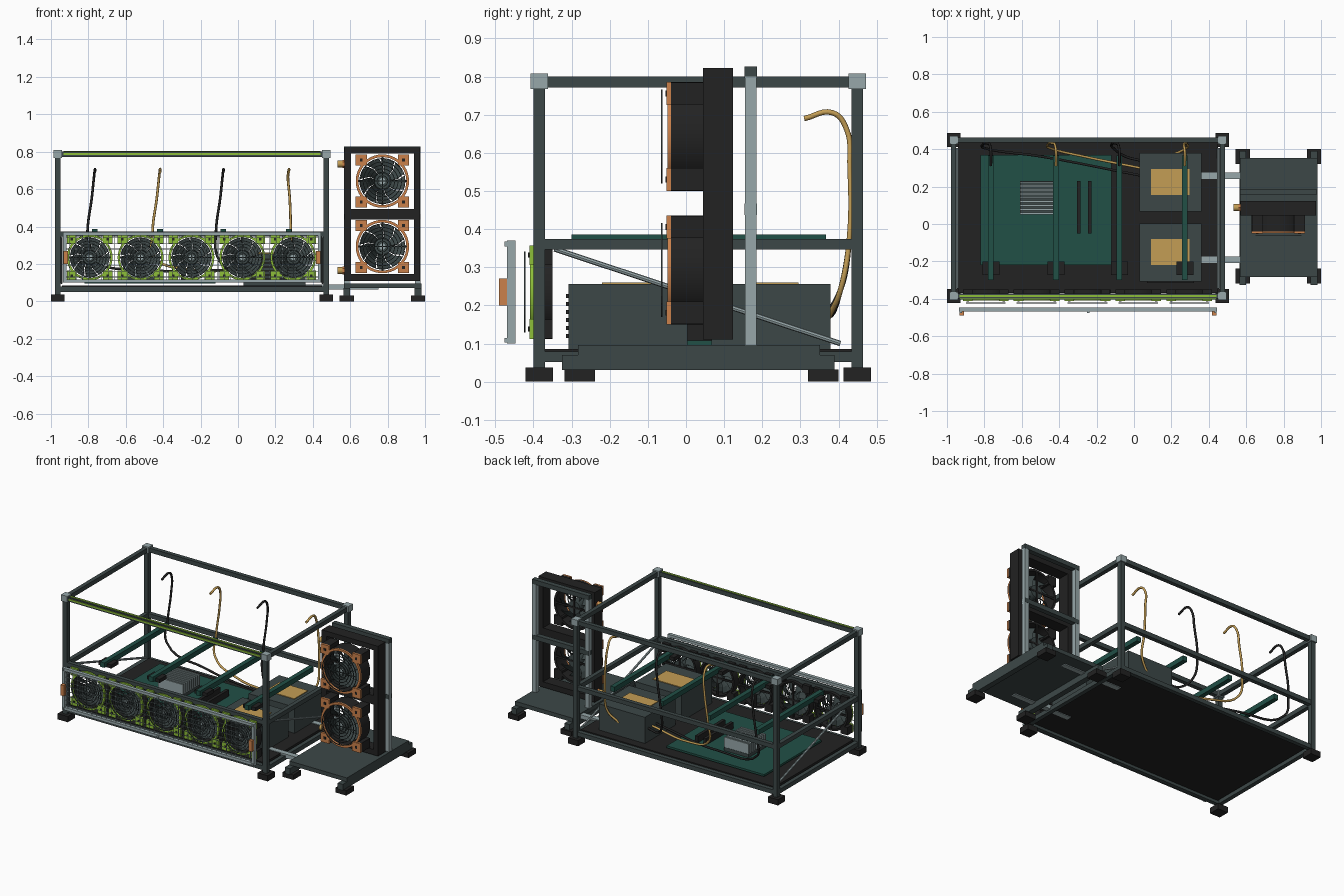
import bpy, bmesh
from math import sin, cos, pi, tau
from mathutils import Vector, Matrix

if "Cube" in bpy.data.objects:
    bpy.data.objects.remove(bpy.data.objects["Cube"])


def material(name, r, g, b):
    m = bpy.data.materials.new(name)
    m.use_nodes = True
    m.diffuse_color = (r, g, b, 1)
    m.node_tree.nodes["Principled BSDF"].inputs["Base Color"].default_value = (r, g, b, 1)
    return m


SLATE = material("dark slate", 0.046, 0.064, 0.064)
BLACK = material("black", 0.016, 0.016, 0.016)
SILVER = material("silver grey", 0.31, 0.39, 0.4)
TEAL = material("board green", 0.015, 0.08, 0.062)
GOLD = material("gold", 0.55, 0.34, 0.09)
COPPER = material("copper orange", 0.6, 0.22, 0.07)
LIME = material("lime green", 0.27, 0.52, 0.04)


def finish(name, bm, mat, smooth=False):
    bmesh.ops.recalc_face_normals(bm, faces=bm.faces)
    me = bpy.data.meshes.new(name)
    bm.to_mesh(me)
    bm.free()
    me.materials.append(mat)
    ob = bpy.data.objects.new(name, me)
    bpy.context.collection.objects.link(ob)
    if smooth:
        bpy.context.view_layer.objects.active = ob
        ob.select_set(True)
        bpy.ops.object.shade_smooth_by_angle()
        ob.select_set(False)
    return ob


def add_box(bm, x, y, z):
    size = Matrix.Diagonal((x[1] - x[0], y[1] - y[0], z[1] - z[0], 1))
    mid = Matrix.Translation((sum(x) / 2, sum(y) / 2, sum(z) / 2))
    bmesh.ops.create_cube(bm, size=1, matrix=mid @ size)


def boxes(name, mat, *spans):
    bm = bmesh.new()
    for s in spans:
        add_box(bm, *s)
    return finish(name, bm, mat)


def around(c, w):
    return (c - w / 2, c + w / 2)


def rod(name, mat, a, b, r, sides=16):
    a, b = Vector(a), Vector(b)
    bm = bmesh.new()
    turn = (b - a).to_track_quat('Z', 'Y').to_matrix().to_4x4()
    bmesh.ops.create_cone(bm, cap_ends=True, segments=sides, radius1=r, radius2=r,
                          depth=(b - a).length, matrix=Matrix.Translation((a + b) / 2) @ turn)
    return finish(name, bm, mat, sides > 8)


def add_ring(bm, x, z, outer, inner, y0, y1, n=40):
    # Rectangular section swept around the fan axis
    loops = [[bm.verts.new((x + r * cos(tau * i / n), y, z + r * sin(tau * i / n)))
              for r, y in ((outer, y0), (outer, y1), (inner, y1), (inner, y0))] for i in range(n)]
    for i in range(n):
        p, q = loops[i], loops[(i + 1) % n]
        for k in range(4):
            bm.faces.new((p[k], q[k], q[(k + 1) % 4], p[(k + 1) % 4]))


def fan(name, x, z, size, y0, y1, accent):
    h, c = size / 2, size * 0.21
    corners = [(sx, sz) for sx in (-1, 1) for sz in (-1, 1)]

    def corner_spans(ya, yb, w):
        return [(around(x + sx * (h - c / 2), w), (ya, yb), around(z + sz * (h - c / 2), w))
                for sx, sz in corners]
    # Shroud and corner blocks with a coloured face
    bm = bmesh.new()
    add_ring(bm, x, z, h, h * 0.9, y0 + 0.006, y1)
    for s in corner_spans(y0 + 0.006, y1, c * 0.98):
        add_box(bm, *s)
    finish(name + "_shroud", bm, BLACK, True)
    bm = bmesh.new()
    add_ring(bm, x, z, h, h * 0.9, y0 - 0.004, y0 + 0.006)
    for s in corner_spans(y0 - 0.006, y0 + 0.006, c):
        add_box(bm, *s)
    finish(name + "_accent", bm, accent, True)
    boxes(name + "_screws", BLACK, *corner_spans(y0 - 0.009, y0, c * 0.25))
    # Pitched blades
    bm = bmesh.new()
    ym, d, n = (y0 + y1) / 2, (y1 - y0) * 0.22, 9
    for i in range(n):
        a = tau * i / n
        rows = []
        for r, lean in ((0.25, 0), (0.55, 0.12), (0.84, 0.32)):
            rows.append([bm.verts.new((x + h * r * cos(a + lean + t), ym + s * d,
                                       z + h * r * sin(a + lean + t)))
                         for s, t in ((-1, 0), (0, 0.31), (1, 0.62))])
        for p, q in zip(rows, rows[1:]):
            for k in (0, 1):
                bm.faces.new((p[k], p[k + 1], q[k + 1], q[k]))
    blades = finish(name + "_blades", bm, SLATE)
    blades.modifiers.new("thickness", 'SOLIDIFY').thickness = 0.003
    # Hub, struts and cap
    rod(name + "_hub", SLATE, (x, y0 + 0.004, z), (x, y1 - 0.004, z), h * 0.3, 24)
    rod(name + "_cap", SILVER, (x, y0 - 0.002, z), (x, y0 + 0.004, z), h * 0.12, 12)
    boxes(name + "_struts", BLACK, (around(x, 2 * h * 0.95), (y1 - 0.008, y1 - 0.002), around(z, 0.012)),
          (around(x, 0.012), (y1 - 0.008, y1 - 0.002), around(z, 2 * h * 0.95)))
    # Wire finger guard
    bm = bmesh.new()
    g = y0 - 0.018
    for k in range(6):
        r = h * (0.2 + 0.13 * k)
        add_ring(bm, x, z, r + 0.002, r - 0.002, g - 0.002, g + 0.002, 32)
    for span in ((around(x, h * 1.7), around(z, 0.004)), (around(x, 0.004), around(z, h * 1.7))):
        add_box(bm, span[0], around(g, 0.004), span[1])
    finish(name + "_guard", bm, SLATE)


# Main open frame
XL, XR, YF, YB, W = -0.964, 0.472, -0.385, 0.449, 0.03
ends = [(x, y) for x in (XL, XR) for y in (YF, YB)]
boxes("frame_posts", SLATE, *[(around(x, W), around(y, W), (0.03, 0.79)) for x, y in ends])
boxes("frame_feet", BLACK, *[(around(x, 0.073), around(y, 0.073), (0, 0.037)) for x, y in ends])
boxes("corner_joints", SILVER, *[(around(x, 0.045), around(y, 0.045), (0.767, 0.808)) for x, y in ends])
for label, z in (("lower", 0.065), ("middle", 0.36), ("upper", 0.786)):
    boxes(label + "_rails", SLATE,
          *[((XL, XR), around(y, W * 0.9), around(z, 0.028)) for y in (YF, YB)],
          *[(around(x, W * 0.9), (YF, YB), around(z, 0.028)) for x in (XL, XR)])
boxes("light_strip", LIME, ((XL + 0.03, XR - 0.03), (YF - 0.018, YF - 0.013), around(0.787, 0.01)),
      ((XL + 0.03, XR - 0.03), around(YF, 0.01), (0.799, 0.803)))
boxes("base_plate", BLACK, ((-0.942, 0.45), (-0.37, 0.435), (0.068, 0.086)))
for side, x in (("right", XL + 0.02), ("left", XR - 0.02)):
    rod(side + "_brace", SILVER, (x, -0.345, 0.348), (x, 0.405, 0.1), 0.007, 8)

# Circuit board with cooler and memory
boxes("circuit_board", TEAL, ((-0.82, -0.12), (-0.22, 0.37), (0.095, 0.108)))
boxes("heat_sink_base", SLATE, ((-0.61, -0.433), (0.05, 0.23), (0.108, 0.13)))
boxes("heat_sink_fins", SILVER, *[((-0.61, -0.433), around(0.057 + i * 0.0208, 0.01), (0.13, 0.195))
                                  for i in range(9)])
boxes("memory_sticks", BLACK, *[(around(x, 0.02), (-0.05, 0.23), (0.108, 0.15)) for x in (-0.295, -0.237)])

# Power supplies
for label, y in (("rear", 0.223), ("front", -0.152)):
    boxes(label + "_power_supply", SLATE, ((0.03, 0.36), around(y, 0.312), (0.086, 0.256)))
    boxes(label + "_power_label", GOLD, (around(0.193, 0.205), around(y + 0.002, 0.14), (0.256, 0.26)))
boxes("power_sockets", BLACK, *[((0.07, 0.32), (-0.315, -0.3), around(0.12 + i * 0.021, 0.01)) for i in range(6)])

# Support bars and hooked cables
for i, x in enumerate((-0.765, -0.417, -0.078, 0.272)):
    tag = str(i + 1)
    boxes("support_bar_" + tag, TEAL, (around(x, 0.03), (-0.3, 0.367), (0.354, 0.386)))
    boxes("support_bracket_" + tag, BLACK, (around(x, 0.09), (-0.272, -0.2), (0.347, 0.37)))
    lean = 0.01 if i == 3 else -0.04
    curve = bpy.data.curves.new("cable_" + tag, 'CURVE')
    curve.dimensions = '3D'
    curve.bevel_depth, curve.bevel_resolution, curve.resolution_u = 0.007, 2, 6
    path = [(x, 0.31, 0.69), (x, 0.385, 0.705), (x - 0.005, 0.42, 0.665), (x + lean * 0.4, 0.43, 0.56),
            (x + lean, 0.428, 0.37), (x + lean * 0.8, 0.405, 0.24)]
    path += [(0.22, 0.375, 0.17)] if i == 3 else [(x + (0.02 - x) * 0.35, 0.36, 0.17), (0.032, 0.26 + 0.04 * i, 0.17)]
    spline = curve.splines.new('BEZIER')
    spline.bezier_points.add(len(path) - 1)
    for p, co in zip(spline.bezier_points, path):
        p.co = co
        p.handle_left_type = p.handle_right_type = 'AUTO'
    curve.materials.append(GOLD if i % 2 else BLACK)
    bpy.context.collection.objects.link(bpy.data.objects.new("cable_" + tag, curve))

# Front fan row
for i in range(5):
    fan("front_fan_" + str(i + 1), -0.793 + i * 0.272, 0.235, 0.245, -0.405, -0.35, LIME)

# Front grille panel with side handles
gx, gz, gy = (-0.935, 0.445), (0.1, 0.37), (-0.469, -0.447)
b = 0.018
boxes("grille_frame", SILVER, (gx, gy, (gz[0], gz[0] + b)), (gx, gy, (gz[1] - b, gz[1])),
      ((gx[0], gx[0] + b), gy, gz), ((gx[1] - b, gx[1]), gy, gz))
boxes("grille_mesh", SILVER,
      *[(around(gx[0] + i * 0.0345, 0.003), around(-0.458, 0.003), gz) for i in range(1, 40)],
      *[(gx, around(-0.458, 0.003), around(gz[0] + i * 0.03, 0.003)) for i in range(1, 9)])
boxes("grille_bolts", SILVER, *[(around(x, 0.012), (-0.476, -0.468), around(z, 0.012))
                                for x in (gx[0] + 0.009, -0.245, gx[1] - 0.009) for z in (0.109, 0.361)])
boxes("grille_handles", COPPER, *[(around(x, 0.024), (-0.49, -0.469), (0.2, 0.27)) for x in (-0.92, 0.43)])

# Side stand and its links to the frame
TX = (0.582, 0.962)
boxes("stand_plate", SLATE, ((0.567, 0.98), (-0.283, 0.352), (0.07, 0.096)))
boxes("stand_rails", SLATE, *[(around(x, 0.036), (-0.325, 0.39), (0.03, 0.07)) for x in TX])
boxes("stand_feet", BLACK, *[(around(x, 0.076), around(y, 0.08), (0, 0.032)) for x in TX for y in (-0.278, 0.36)])
boxes("link_bars", SILVER, *[((0.33, 0.75), around(y, 0.035), (0.064, 0.09)) for y in (-0.19, 0.257)])

# Radiator tower
boxes("tower_posts", SILVER, *[(around(x, 0.03), around(0.17, 0.03), (0.096, 0.8)) for x in TX])
boxes("tower_crossbars", SLATE, *[((0.567, 0.977), around(0.17, 0.032), around(z, 0.03)) for z in (0.452, 0.812)])
ry = (0.045, 0.123)
boxes("radiator_frame", BLACK, ((0.57, 0.603), ry, (0.11, 0.823)), ((0.941, 0.974), ry, (0.11, 0.823)),
      *[((0.57, 0.974), ry, z) for z in ((0.11, 0.145), (0.437, 0.495), (0.79, 0.823))])
for label, z in (("lower", 0.293), ("upper", 0.643)):
    fan(label + "_tower_fan", 0.772, z, 0.285, -0.045, 0.05, COPPER)
for label, z in (("lower", 0.165), ("upper", 0.735)):
    rod(label + "_fitting", GOLD, (0.533, 0.088, z), (0.575, 0.088, z), 0.019)
    rod(label + "_fitting_collar", COPPER, (0.56, 0.088, z), (0.572, 0.088, z), 0.022, 6)
